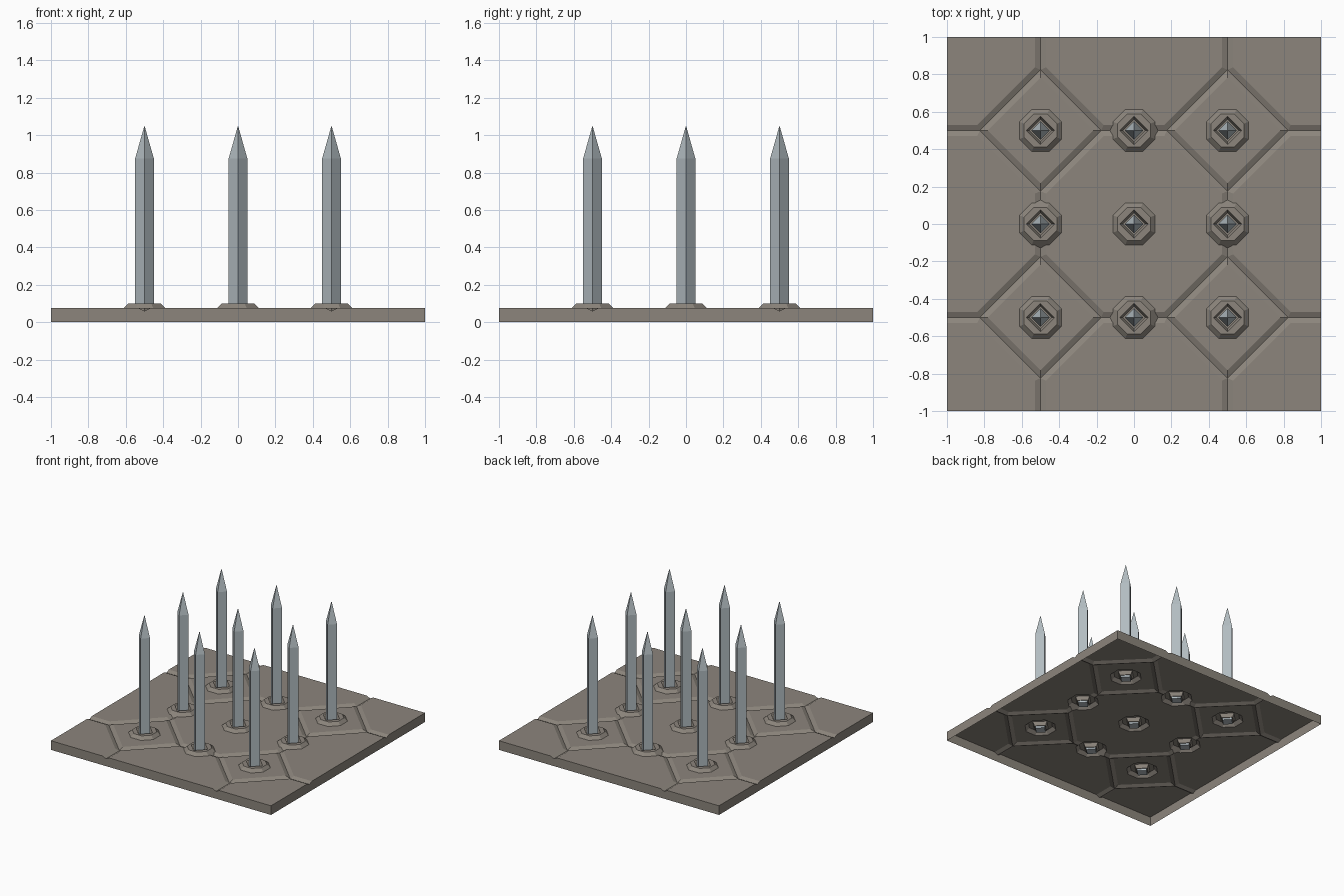
import bpy, bmesh, math

if "Cube" in bpy.data.objects:
    bpy.data.objects.remove(bpy.data.objects["Cube"])

TOP = 0.075                      # height of the plate surface
GROOVE_Z = 0.06                  # bottom of the V grooves
R = 0.325                        # diamond groove radius
SPOTS = [(x, y) for x in (-0.5, 0, 0.5) for y in (-0.5, 0, 0.5)]


def material(name, rgb):
    m = bpy.data.materials.new(name)
    m.diffuse_color = (*rgb, 1)
    m.use_nodes = True
    m.node_tree.nodes["Principled BSDF"].inputs["Base Color"].default_value = m.diffuse_color
    return m


stone = material("warm grey stone", (0.262, 0.235, 0.202))
steel = material("blue grey steel", (0.445, 0.503, 0.533))


def rings(bm, cx, cy, profile, n, phase=0.0, loop=False):
    """Stack n-sided rings (radius, height); cap the ends or close into a loop."""
    rows = []
    for r, z in profile:
        angles = [phase + 2 * math.pi * i / n for i in range(n)]
        rows.append([bm.verts.new((cx + r * math.cos(a), cy + r * math.sin(a), z)) for a in angles])
    pairs = list(zip(rows, rows[1:])) + ([(rows[-1], rows[0])] if loop else [])
    for a, b in pairs:
        for i in range(n):
            j = (i + 1) % n
            bm.faces.new((a[i], a[j], b[j], b[i]))
    if not loop:
        bm.faces.new(rows[0][::-1])
        bm.faces.new(rows[-1])


def bar(bm, s, t0, t1, along_x):
    """Triangular prism that cuts one straight V groove."""
    ends = []
    for t in (t0, t1):
        sec = [(s - 0.07, GROOVE_Z + 0.035), (s, GROOVE_Z), (s + 0.07, GROOVE_Z + 0.035)]
        ends.append([bm.verts.new((t, u, z) if along_x else (u, t, z)) for u, z in sec])
    a, b = ends
    for i in range(3):
        j = (i + 1) % 3
        bm.faces.new((a[i], a[j], b[j], b[i]))
    bm.faces.new(a[::-1])
    bm.faces.new(b)


def finish(name, bm, mat=None):
    bmesh.ops.recalc_face_normals(bm, faces=bm.faces[:])
    me = bpy.data.meshes.new(name)
    bm.to_mesh(me)
    bm.free()
    if mat:
        me.materials.append(mat)
    ob = bpy.data.objects.new(name, me)
    bpy.context.collection.objects.link(ob)
    return ob


def boolean(ob, helper, op):
    helper.hide_render = True
    mod = ob.modifiers.new("cut", 'BOOLEAN')
    mod.operation, mod.solver, mod.object = op, 'EXACT', helper
    bpy.context.view_layer.objects.active = ob
    bpy.ops.object.modifier_apply(modifier=mod.name)
    bpy.data.objects.remove(helper)


# square plate
bm = bmesh.new()
rings(bm, 0, 0, [(math.sqrt(2), 0), (math.sqrt(2), TOP)], 4, math.pi / 4)
plate = finish("floor_plate", bm, stone)

# diamond grooves
bm = bmesh.new()
w = 0.07 * math.sqrt(2)
for x in (-0.5, 0.5):
    for y in (-0.5, 0.5):
        rings(bm, x, y, [(R - w, GROOVE_Z + 0.035), (R, GROOVE_Z), (R + w, GROOVE_Z + 0.035)], 4, 0, True)
boolean(plate, finish("diamond_cutter", bm), 'DIFFERENCE')

# straight grooves joining the diamonds and the plate edges
bm = bmesh.new()
for s in (-0.5, 0.5):
    for along_x in (True, False):
        for t0, t1 in ((-1.1, -0.5 - R), (-0.5 + R, 0.5 - R), (0.5 + R, 1.1)):
            bar(bm, s, t0, t1, along_x)
boolean(plate, finish("line_cutter", bm), 'DIFFERENCE')

# octagonal collars, widening downwards into the plate
bm = bmesh.new()
k = 1 / math.cos(math.pi / 8)
for x, y in SPOTS:
    rings(bm, x, y, [(0.135 * k, 0.053), (0.087 * k, 0.1)], 8, math.pi / 8)
boolean(plate, finish("collar_helper", bm), 'UNION')

# diamond sockets in the collars
bm = bmesh.new()
for x, y in SPOTS:
    rings(bm, x, y, [(0.06, 0.07), (0.08, 0.11)], 4)
boolean(plate, finish("socket_cutter", bm), 'DIFFERENCE')

# the plate is a hollow shell, open underneath
bm = bmesh.new()
bm.from_mesh(plate.data)
under = [f for f in bm.faces if f.calc_center_median().z < 0.001]
bmesh.ops.delete(bm, geom=under, context='FACES')
for f in bm.faces:
    f.material_index = 0
    f.smooth = False
bm.to_mesh(plate.data)
bm.free()
plate.data.materials.clear()
plate.data.materials.append(stone)

# four-sided pointed spikes
for i, (x, y) in enumerate(SPOTS):
    bm = bmesh.new()
    rings(bm, x, y, [(0.05, 0.055), (0.05, 0.875), (0.0005, 1.05)], 4)
    finish(f"spike_{i + 1}", bm, steel)
